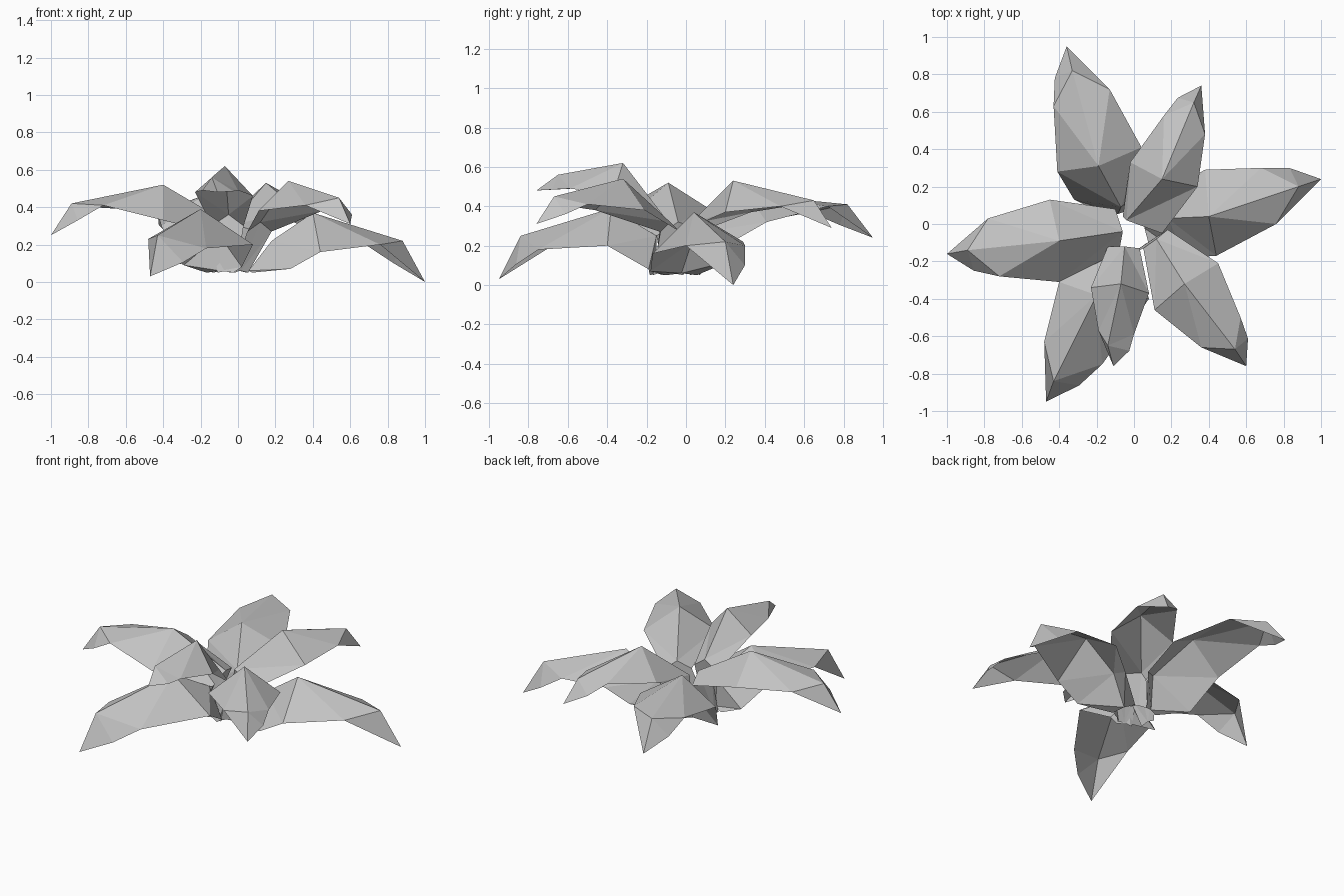
import bpy
import bmesh
from mathutils import Vector

old = bpy.data.objects.get("Cube")
if old:
    bpy.data.objects.remove(old, do_unlink=True)

grey = bpy.data.materials.new("leaf_grey")
grey.use_nodes = True
color = (0.55, 0.55, 0.55, 1)
grey.diffuse_color = color
grey.node_tree.nodes["Principled BSDF"].inputs["Base Color"].default_value = color

CROWN = Vector((-0.05, -0.05, 0.05))


def leaf(name, base, peak, shoulder, tip, base_left, base_right, mid_left, mid_right,
         outer_left, outer_right, root_width=0.05):
    """Folded leaf: a raised ridge with a lower edge on each side and a stalk below.
    Left and right are seen looking from the base towards the tip."""
    base, tip, outer_left = Vector(base), Vector(tip), Vector(outer_left)
    along = tip - base
    along.z = 0
    along.normalize()
    side = Vector((-along.y, along.x, 0))

    # stalk foot, close to the crown of the plant
    foot = CROWN + along * 0.11
    lift = Vector((0, 0, 0.01))

    rows = [
        (foot + side * root_width, foot + lift, foot - side * root_width),
        (base_left, base, base_right),
        (mid_left, peak, mid_right),
        (outer_left, shoulder, outer_right),
    ]
    bm = bmesh.new()
    verts = [[bm.verts.new(p) for p in row] for row in rows]
    for (l0, c0, r0), (l1, c1, r1) in zip(verts, verts[1:]):
        for tri in ((l0, c0, l1), (c0, c1, l1), (c0, r0, r1), (c0, r1, c1)):
            bm.faces.new(tri)

    # pointed end, bulging on the left edge only
    left, ridge, right = verts[-1]
    end = bm.verts.new(tip)
    bulge = bm.verts.new(outer_left.lerp(tip, 0.5) + side * 0.03)
    for tri in ((left, ridge, bulge), (bulge, ridge, end), (ridge, right, end)):
        bm.faces.new(tri)

    mesh = bpy.data.meshes.new(name)
    bm.to_mesh(mesh)
    bm.free()
    mesh.materials.append(grey)
    obj = bpy.data.objects.new(name, mesh)
    bpy.context.collection.objects.link(obj)


# upper leaves
leaf("front_leaf",
     base=(-.05, -.12, .36), peak=(-.07, -.32, .62),
     shoulder=(-.14, -.65, .56), tip=(-.11, -.76, .48),
     base_left=(.03, -.13, .3), base_right=(-.14, -.12, .3),
     mid_left=(.08, -.37, .46), mid_right=(-.23, -.34, .48),
     outer_left=(0, -.59, .49), outer_right=(-.19, -.57, .49))

leaf("front_left_leaf",
     base=(.12, -.08, .32), peak=(.27, -.32, .54),
     shoulder=(.54, -.67, .45), tip=(.6, -.76, .31),
     base_left=(.18, -.03, .27), base_right=(.05, -.13, .27),
     mid_left=(.45, -.21, .38), mid_right=(.11, -.46, .38),
     outer_left=(.57, -.5, .41), outer_right=(.36, -.66, .41))

leaf("right_leaf",
     base=(-.06, -.04, .32), peak=(-.4, -.09, .52),
     shoulder=(-.89, -.14, .42), tip=(-1, -.16, .25),
     base_left=(-.08, -.15, .25), base_right=(-.1, .08, .28),
     mid_left=(-.4, -.31, .33), mid_right=(-.45, .13, .38),
     outer_left=(-.72, -.28, .41), outer_right=(-.78, .03, .4))

leaf("back_left_leaf",
     base=(-.04, .02, .31), peak=(.15, .24, .53),
     shoulder=(.32, .65, .43), tip=(.36, .74, .29),
     base_left=(-.06, .04, .26), base_right=(.15, -.05, .26),
     mid_left=(-.02, .33, .37), mid_right=(.34, .2, .37),
     outer_left=(.16, .58, .41), outer_right=(.38, .48, .4))

# lower leaves, with broad bases that reach down to the crown
leaf("back_right_leaf",
     base=(-.07, .09, .27), peak=(-.19, .31, .46),
     shoulder=(-.33, .82, .41), tip=(-.36, .95, .24),
     base_left=(-.32, .13, .1), base_right=(.06, .2, .2),
     mid_left=(-.41, .28, .3), mid_right=(.04, .41, .32),
     outer_left=(-.43, .63, .37), outer_right=(-.13, .72, .4))

leaf("left_leaf",
     base=(.18, .03, .22), peak=(.4, .04, .37),
     shoulder=(.88, .2, .22), tip=(1, .24, 0),
     base_left=(.25, .22, .12), base_right=(.28, -.18, .07),
     mid_left=(.38, .29, .22), mid_right=(.44, -.17, .16),
     outer_left=(.68, .3, .2), outer_right=(.76, 0, .2), root_width=.08)

leaf("front_right_leaf",
     base=(-.1, -.15, .25), peak=(-.2, -.38, .39),
     shoulder=(-.43, -.84, .25), tip=(-.47, -.95, .03),
     base_left=(.02, -.19, .08), base_right=(-.29, -.15, .09),
     mid_left=(.08, -.4, .2), mid_right=(-.4, -.31, .24),
     outer_left=(-.17, -.75, .18), outer_right=(-.48, -.63, .23), root_width=.08)
